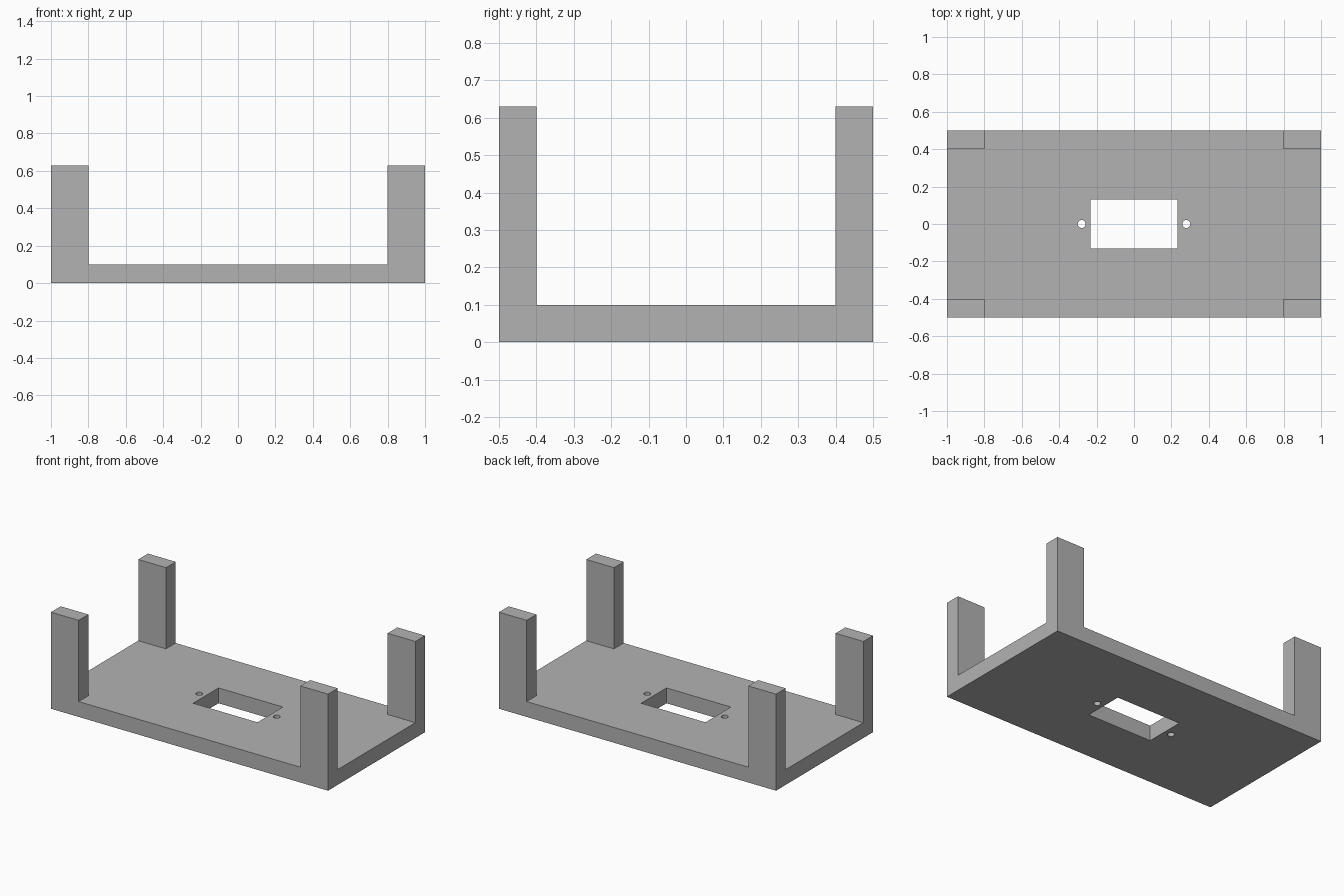
import bpy
import bmesh
from mathutils import Vector

LENGTH, WIDTH, THICK, HEIGHT = 2.0, 1.0, 0.1, 0.63
POST_X, POST_Y = 0.2, 0.1            # footprint of each corner post
SLOT_X, SLOT_Y = 0.465, 0.262        # central opening
HOLE_X, HOLE_R = 0.28, 0.021         # screw holes beside the opening

cube = bpy.data.objects.get("Cube")
if cube:
    bpy.data.objects.remove(cube, do_unlink=True)

grey = bpy.data.materials.new("plain_grey")
grey.use_nodes = True
colour = (0.45, 0.45, 0.45, 1)
grey.diffuse_color = colour
grey.node_tree.nodes["Principled BSDF"].inputs["Base Color"].default_value = colour

# Base plate, divided along the inner lines of the corner posts
bm = bmesh.new()
bmesh.ops.create_cube(bm, size=1)
bmesh.ops.scale(bm, vec=(LENGTH, WIDTH, THICK), verts=bm.verts)
bmesh.ops.translate(bm, vec=(0, 0, THICK / 2), verts=bm.verts)
inner_x, inner_y = LENGTH / 2 - POST_X, WIDTH / 2 - POST_Y
for side in (-1, 1):
    for cut in (Vector((side * inner_x, 0, 0)), Vector((0, side * inner_y, 0))):
        bmesh.ops.bisect_plane(bm, geom=bm.verts[:] + bm.edges[:] + bm.faces[:],
                               plane_co=cut, plane_no=cut.normalized())

# Four corner posts, raised from the corners of the plate
corners = []
for face in bm.faces:
    centre = face.calc_center_median()
    if face.normal.z > 0.9 and abs(centre.x) > inner_x and abs(centre.y) > inner_y:
        corners.append(face)
for face in corners:
    top = bmesh.ops.extrude_discrete_faces(bm, faces=[face])["faces"][0]
    bmesh.ops.translate(bm, vec=(0, 0, HEIGHT - THICK), verts=top.verts)
bmesh.ops.recalc_face_normals(bm, faces=bm.faces)

mesh = bpy.data.meshes.new("base_plate_with_posts")
bm.to_mesh(mesh)
bm.free()
mesh.materials.append(grey)
body = bpy.data.objects.new("base_plate_with_posts", mesh)
bpy.context.collection.objects.link(body)


def cut_away(cutter, name):
    """Subtract the cutter from the body, then discard it."""
    cutter.name = name
    cutter.hide_render = True
    cutter.data.materials.append(grey)
    bpy.context.view_layer.objects.active = body
    mod = body.modifiers.new(name, "BOOLEAN")
    mod.operation = "DIFFERENCE"
    mod.solver = "EXACT"
    mod.object = cutter
    bpy.ops.object.modifier_apply(modifier=mod.name)
    bpy.data.objects.remove(cutter, do_unlink=True)


# Central rectangular opening
bpy.ops.mesh.primitive_cube_add(size=1, location=(0, 0, THICK / 2))
slot = bpy.context.object
slot.scale = (SLOT_X, SLOT_Y, THICK * 3)
cut_away(slot, "slot_cutter")

# Screw holes on each side of the opening
for side in (-1, 1):
    bpy.ops.mesh.primitive_cylinder_add(vertices=24, radius=HOLE_R, depth=THICK * 3,
                                        location=(side * HOLE_X, 0, THICK / 2))
    cut_away(bpy.context.object, "screw_hole_cutter")
